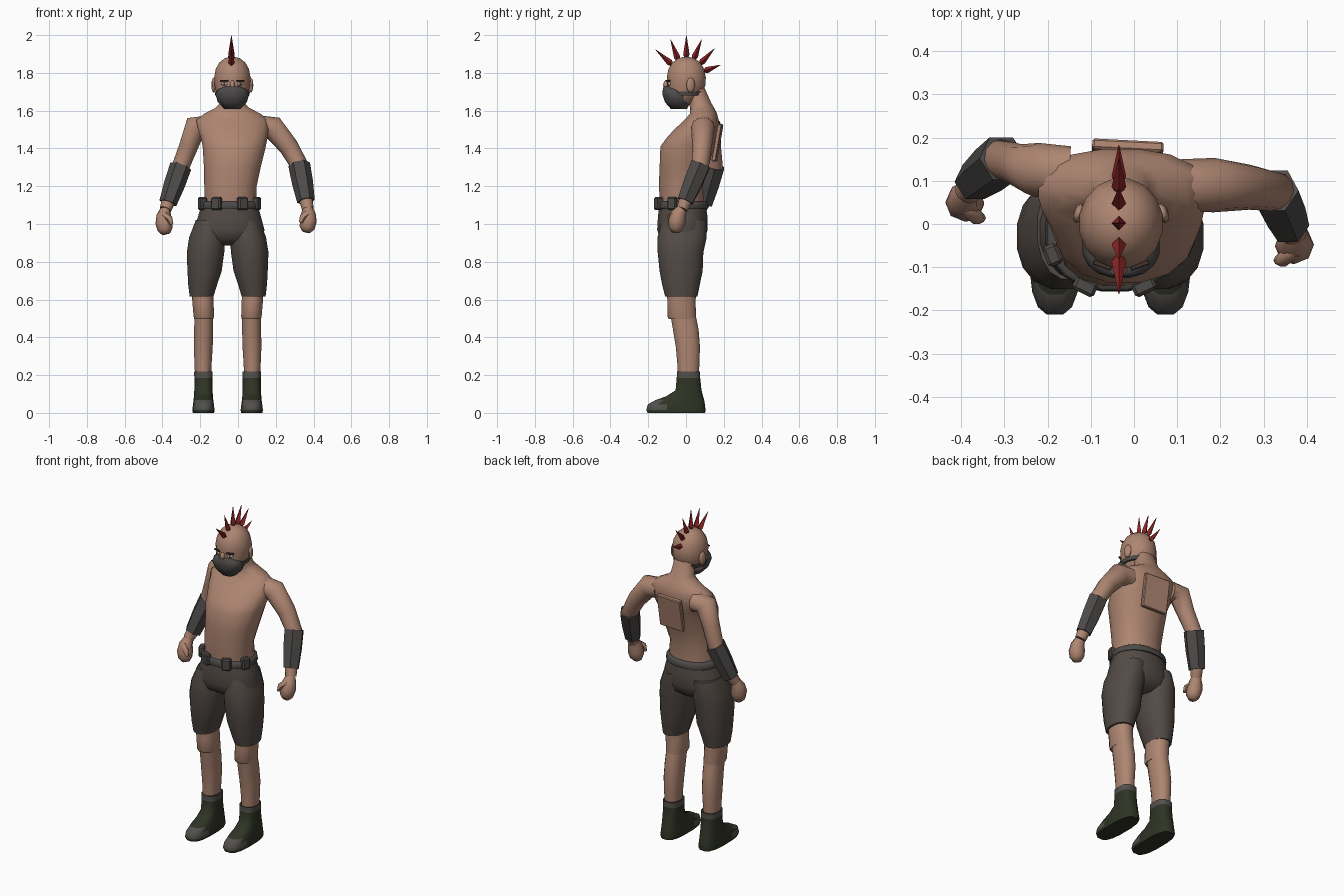
import bpy, bmesh, math
from mathutils import Vector

if "Cube" in bpy.data.objects:
    bpy.data.objects.remove(bpy.data.objects["Cube"])


def material(name, rgb):
    m = bpy.data.materials.new(name)
    m.use_nodes = True
    m.diffuse_color = (*rgb, 1)
    m.node_tree.nodes["Principled BSDF"].inputs["Base Color"].default_value = (*rgb, 1)
    return m


SKIN = material("skin", (0.42, 0.235, 0.165))
CLOTH = material("dark_cloth", (0.085, 0.069, 0.06))
LEATHER = material("grey_leather", (0.075, 0.07, 0.067))
BOOT = material("green_boot", (0.028, 0.034, 0.018))
WORN = material("worn_grey", (0.085, 0.08, 0.07))
RED = material("spike_red", (0.25, 0.018, 0.018))
EYE = material("eye_white", (0.45, 0.42, 0.38))
DARK = material("brow_dark", (0.06, 0.035, 0.025))
MID = -0.055          # middle of the hips and legs
HEAD_X = -0.03


def finish(name, bm, mats, angle=50):
    bmesh.ops.recalc_face_normals(bm, faces=bm.faces)
    mesh = bpy.data.meshes.new(name)
    bm.to_mesh(mesh)
    bm.free()
    for m in mats:
        mesh.materials.append(m)
    ob = bpy.data.objects.new(name, mesh)
    bpy.context.collection.objects.link(ob)
    bpy.ops.object.select_all(action='DESELECT')
    ob.select_set(True)
    bpy.context.view_layer.objects.active = ob
    bpy.ops.object.shade_smooth_by_angle(angle=math.radians(angle))
    return ob


def skin_rings(name, rings, mats, angle=50):
    """Join rings of points into a closed skin."""
    bm = bmesh.new()
    rows = [[bm.verts.new(p) for p in ring] for ring in rings]
    n = len(rows[0])
    for a, b in zip(rows, rows[1:]):
        for i in range(n):
            j = (i + 1) % n
            bm.faces.new((a[i], a[j], b[j], b[i]))
    bm.faces.new(rows[0])
    bm.faces.new(rows[-1])
    return finish(name, bm, mats, angle)


def loft(name, rows, mats, n=16, power=2.2, angle=50):
    """Level rings given as centre x, z, half width, front y, back y."""
    rings = []
    for cx, z, rx, y0, y1 in rows:
        ring = []
        for i in range(n):
            a = math.tau * (i + 0.5) / n
            c, s = math.cos(a), math.sin(a)
            ring.append((cx + rx * math.copysign(abs(c) ** (2 / power), c),
                         (y0 + y1) / 2 + (y1 - y0) / 2 * math.copysign(abs(s) ** (2 / power), s), z))
        rings.append(ring)
    return skin_rings(name, rings, mats, angle)


def tube(name, path, mats, n=10, angle=50):
    """Round limb through points given as x, y, z, radius."""
    pts = [Vector(p[:3]) for p in path]
    rings = []
    for i, p in enumerate(pts):
        t = (pts[min(i + 1, len(pts) - 1)] - pts[max(i - 1, 0)]).normalized()
        u = t.cross(Vector((0, 1, 0))).normalized()
        v = t.cross(u)
        rings.append([p + path[i][3] * (u * math.cos(math.tau * k / n) + v * math.sin(math.tau * k / n))
                      for k in range(n)])
    return skin_rings(name, rings, mats, angle)


def box(name, centre, size, mat, turn=0, tilt=0):
    bm = bmesh.new()
    bmesh.ops.create_cube(bm, size=1)
    bmesh.ops.scale(bm, vec=size, verts=bm.verts)
    bmesh.ops.bevel(bm, geom=bm.edges[:], offset=min(size) * 0.2, segments=1, affect='EDGES')
    ob = finish(name, bm, [mat], 20)
    ob.location = centre
    ob.rotation_euler = (tilt, 0, turn)
    return ob


def blob(name, centre, size, mat, turn=0):
    bm = bmesh.new()
    bmesh.ops.create_uvsphere(bm, u_segments=10, v_segments=6, radius=1)
    bmesh.ops.scale(bm, vec=size, verts=bm.verts)
    ob = finish(name, bm, [mat], 60)
    ob.location = centre
    ob.rotation_euler = (0, 0, turn)
    return ob


# Torso with neck
loft("torso", [(-0.04, 1.07, .140, -.135, .100), (-0.04, 1.20, .141, -.146, .090),
               (-0.03, 1.30, .153, -.142, .120), (-0.02, 1.41, .170, -.138, .150),
               (-0.02, 1.45, .178, -.110, .165), (-0.025, 1.50, .190, -.065, .175),
               (-0.03, 1.55, .195, -.010, .175), (-0.03, 1.585, .150, .020, .165),
               (-0.03, 1.615, .090, .020, .150), (HEAD_X, 1.64, .066, .015, .135),
               (HEAD_X, 1.73, .062, -.02, .095)], [SKIN])
box("back_plate", (-0.015, .166, 1.43), (.165, .024, .20), SKIN, turn=-.05, tilt=-.17)

# Head, face and mask
loft("head", [(HEAD_X, 1.885, .012, -.012, .012), (HEAD_X, 1.877, .042, -.042, .045),
              (HEAD_X, 1.855, .070, -.073, .077), (HEAD_X, 1.82, .090, -.095, .098),
              (HEAD_X, 1.775, .098, -.104, .107), (HEAD_X, 1.735, .096, -.100, .105),
              (HEAD_X, 1.69, .086, -.105, .088), (HEAD_X, 1.65, .070, -.100, .055),
              (HEAD_X, 1.625, .045, -.080, .010)], [SKIN], power=2)
loft("mask", [(HEAD_X, 1.728, .040, -.120, -.040), (HEAD_X, 1.712, .078, -.124, .000),
              (HEAD_X, 1.685, .091, -.126, .022), (HEAD_X, 1.645, .078, -.113, .026),
              (HEAD_X, 1.608, .042, -.080, .005)], [LEATHER])
loft("mask_strap", [(HEAD_X, 1.680, .092, -.100, .092), (HEAD_X, 1.702, .095, -.100, .099)],
     [LEATHER], power=2)
blob("nose", (HEAD_X, -.104, 1.735), (.014, .017, .026), SKIN)
for side, word in ((1, "left"), (-1, "right")):
    blob(word + "_eye", (HEAD_X + side * .042, -.090, 1.742), (.018, .008, .009), EYE, side * .35)
    blob(word + "_pupil", (HEAD_X + side * .042, -.096, 1.742), (.006, .005, .007), DARK)
    box(word + "_brow", (HEAD_X + side * .043, -.095, 1.759), (.045, .012, .009), DARK, side * .35)
    blob(word + "_ear", (HEAD_X + side * .098, .025, 1.735), (.012, .024, .040), SKIN, side * .3)

# Crest of spikes: base and tip of each as y, z
SPIKES = ((-.068, 1.838, -.163, 1.925), (-.038, 1.860, -.082, 1.977), (.002, 1.872, .002, 2.0),
          (.038, 1.865, .083, 1.977), (.070, 1.842, .152, 1.93), (.092, 1.808, .183, 1.842))
for i, (y0, z0, y1, z1) in enumerate(SPIKES):
    base, tip = Vector((HEAD_X - .005, y0, z0)), Vector((HEAD_X - .005, y1, z1))
    rows = [(*base.lerp(tip, t), r) for t, r in ((0, .006), (.2, .017), (.99, .001))]
    # the vertical spike needs no special frame since limbs use the y axis
    tube("crest_spike_%d" % (i + 1), rows, [RED], n=4, angle=10)

# Shorts, hips first
loft("shorts_hips", [(-0.045, 1.11, .148, -.142, .105), (-0.045, 1.04, .168, -.150, .115),
                     (-0.048, .97, .190, -.154, .116), (-0.05, .92, .185, -.140, .100),
                     (-0.05, .885, .090, -.080, .050)], [CLOTH], n=20)

for side, word in ((1, "left"), (-1, "right")):
    def leg_loft(name, rows, mats, **kw):
        return loft(word + name, [(MID + side * r[0], *r[1:]) for r in rows], mats, **kw)

    leg_loft("_shorts_leg", [(.095, 1.02, .075, -.130, .110), (.108, .93, .097, -.153, .112),
                             (.117, .85, .101, -.152, .094), (.122, .75, .092, -.142, .090),
                             (.132, .68, .078, -.128, .075), (.138, .615, .064, -.112, .062)], [CLOTH])
    leg_loft("_knee", [(.135, .66, .058, -.102, .055), (.130, .58, .057, -.100, .052),
                       (.126, .51, .055, -.100, .055), (.126, .497, .052, -.092, .055)], [SKIN])
    leg_loft("_shin", [(.126, .53, .050, -.085, .050), (.127, .44, .051, -.070, .068),
                       (.129, .35, .051, -.055, .075), (.130, .26, .046, -.047, .072),
                       (.130, .18, .043, -.045, .068)], [SKIN])
    boot = leg_loft("_boot", [(.128, .218, .050, -.049, .076), (.128, .185, .049, -.050, .076),
                              (.128, .12, .049, -.056, .083), (.128, .088, .051, -.105, .092),
                              (.128, .067, .053, -.165, .098), (.128, .045, .056, -.204, .102),
                              (.128, .015, .060, -.212, .106), (.128, 0, .057, -.205, .103)],
                    [BOOT, WORN], power=2.8)
    # Worn cuff and toe cap
    for f in boot.data.polygons:
        c = f.center
        if .185 < c.z < .21 or (c.y < -.12 and .02 < c.z < .07):
            f.material_index = 1

# Belt and pouches
loft("belt", [(-0.045, 1.082, .158, -.155, .117), (-0.045, 1.088, .162, -.158, .120),
              (-0.045, 1.115, .158, -.155, .116), (-0.045, 1.12, .150, -.150, .110)], [LEATHER], n=20)
for i, (deg, w) in enumerate(((-158, .05), (-116, .055), (-64, .055), (-22, .05))):
    a = math.radians(deg)
    box("belt_pouch_%d" % (i + 1), (-0.045 + .155 * math.cos(a), -.02 + .138 * math.sin(a), 1.108),
        (w, .036, .068), LEATHER, turn=a + math.pi / 2)

# Arms, cuffs and fists
ARMS = {
    "right": [(-.15, .12, 1.515, .06), (-.225, .125, 1.515, .063), (-.262, .135, 1.41, .050),
              (-.305, .150, 1.30, .046), (-.368, .100, 1.12, .036), (-.385, .075, 1.075, .031)],
    "left": [(.11, .09, 1.515, .06), (.185, .090, 1.510, .063), (.268, .085, 1.41, .052),
             (.325, .075, 1.31, .047), (.358, .000, 1.13, .036), (.370, -.020, 1.08, .031)]}
HANDS = {"right": (-.392, .050, 1.015), "left": (.372, -.048, 1.025)}
for word, path in ARMS.items():
    tube(word + "_arm", path, [SKIN], n=12, angle=70)
    elbow, wrist = Vector(path[3][:3]), Vector(path[4][:3])
    tube(word + "_forearm_cuff", [(*elbow.lerp(wrist, -.03), .058), (*elbow.lerp(wrist, .5), .056),
                                  (*elbow.lerp(wrist, 1.05), .047)], [LEATHER], n=6, angle=20)
    x, y, z = HANDS[word]
    inward = -math.copysign(1, x)
    tube(word + "_fist", [(*path[5][:3], .028), (x, y + .01, z + .03, .039), (x, y, z - .01, .045),
                          (x + inward * .006, y - .005, z - .045, .040),
                          (x + inward * .012, y - .008, z - .068, .022)], [SKIN], n=8, angle=60)
    tube(word + "_thumb", [(x, y - .015, z + .035, .016), (x + inward * .030, y - .036, z + .012, .017),
                           (x + inward * .040, y - .036, z - .018, .010)], [SKIN], n=6, angle=60)
